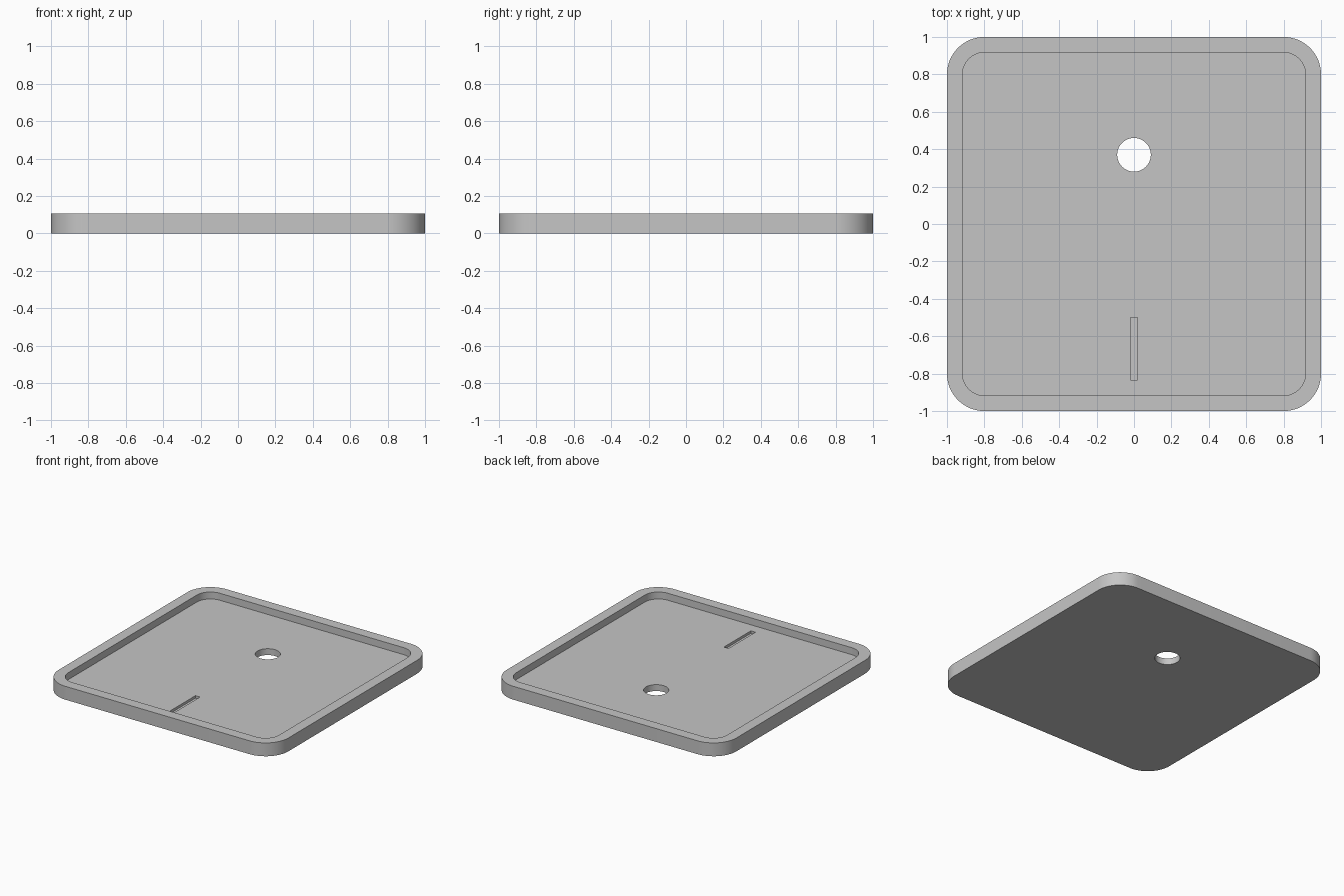
import bpy, bmesh
from math import cos, sin, pi

if "Cube" in bpy.data.objects:
    bpy.data.objects.remove(bpy.data.objects["Cube"], do_unlink=True)

HEIGHT = 0.105
FLOOR = 0.05

grey = bpy.data.materials.new("plain grey")
grey.use_nodes = True
colour = (0.56, 0.56, 0.56, 1)
grey.diffuse_color = colour
grey.node_tree.nodes["Principled BSDF"].inputs["Base Color"].default_value = colour


def rounded_outline(half, radius, steps=16):
    """Square outline with rounded corners, anticlockwise."""
    c = half - radius
    points = []
    for i, (sx, sy) in enumerate([(1, 1), (-1, 1), (-1, -1), (1, -1)]):
        for s in range(steps + 1):
            a = (i + s / steps) * pi / 2
            points.append((sx * c + radius * cos(a), sy * c + radius * sin(a)))
    return points


def circle_outline(x, y, radius, steps=48):
    return [(x + radius * cos(2 * pi * i / steps),
             y + radius * sin(2 * pi * i / steps)) for i in range(steps)]


def prism(name, outline, bottom, top):
    """Solid made by raising an outline from bottom to top."""
    bm = bmesh.new()
    base = bm.faces.new([bm.verts.new((x, y, bottom)) for x, y in outline])
    raised = bmesh.ops.extrude_face_region(bm, geom=[base])["geom"]
    bmesh.ops.translate(bm, vec=(0, 0, top - bottom),
                        verts=[v for v in raised if isinstance(v, bmesh.types.BMVert)])
    bmesh.ops.recalc_face_normals(bm, faces=bm.faces)
    mesh = bpy.data.meshes.new(name)
    bm.to_mesh(mesh)
    bm.free()
    mesh.materials.append(grey)
    obj = bpy.data.objects.new(name, mesh)
    bpy.context.collection.objects.link(obj)
    return obj


# Tray body
tray = prism("tray", rounded_outline(1.0, 0.2), 0, HEIGHT)

# Recess, through hole and shallow slot
slot = [(-0.02, -0.835), (0.02, -0.835), (0.02, -0.5), (-0.02, -0.5)]
cutters = [
    prism("recess_cutter", rounded_outline(0.917, 0.117), FLOOR, HEIGHT + 0.1),
    prism("hole_cutter", circle_outline(0, 0.37, 0.09), -0.1, HEIGHT + 0.1),
    prism("slot_cutter", slot, FLOOR - 0.02, HEIGHT + 0.05),
]
bpy.ops.object.select_all(action="DESELECT")
tray.select_set(True)
bpy.context.view_layer.objects.active = tray
for cutter in cutters:
    cutter.hide_render = True
    cut = tray.modifiers.new(cutter.name, "BOOLEAN")
    cut.operation = "DIFFERENCE"
    cut.solver = "EXACT"
    cut.object = cutter
    bpy.ops.object.modifier_apply(modifier=cut.name)
    bpy.data.objects.remove(cutter, do_unlink=True)

# Smooth round corners, crisp rims
bpy.ops.object.shade_smooth_by_angle(angle=pi / 6)
